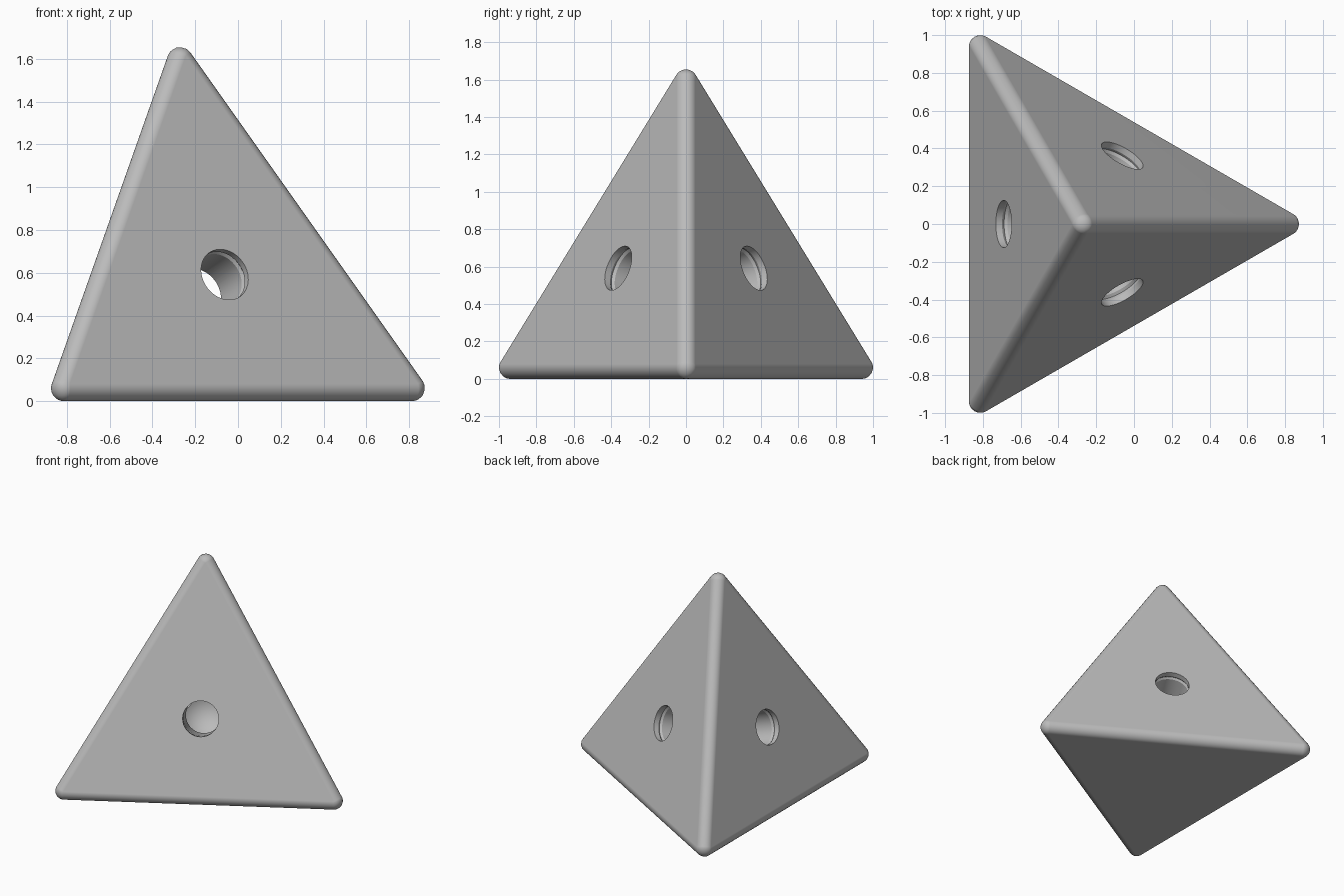
import bpy, bmesh, math
from mathutils import Vector

cube = bpy.data.objects.get("Cube")
if cube:
    bpy.data.objects.remove(cube, do_unlink=True)

ROUND = 0.06                      # edge rounding radius
SIDE = 2 - 2 * ROUND              # side between corner sphere centres
HOLE = 0.125
INRADIUS = SIDE * math.sqrt(6) / 12 + ROUND

# Flat colour
grey = bpy.data.materials.new("light_grey")
grey.use_nodes = True
grey.diffuse_color = (0.5, 0.5, 0.5, 1)
grey.node_tree.nodes["Principled BSDF"].inputs["Base Color"].default_value = (0.5, 0.5, 0.5, 1)


def make_object(name, bm):
    bmesh.ops.recalc_face_normals(bm, faces=bm.faces)
    mesh = bpy.data.meshes.new(name)
    bm.to_mesh(mesh)
    bm.free()
    mesh.materials.append(grey)
    obj = bpy.data.objects.new(name, mesh)
    bpy.context.collection.objects.link(obj)
    return obj


# Corner centres of the tetrahedron
depth = SIDE * math.sqrt(3) / 2
rise = SIDE * math.sqrt(2 / 3)
corners = [Vector((-depth / 2, -SIDE / 2, ROUND)),
           Vector((-depth / 2, SIDE / 2, ROUND)),
           Vector((depth / 2, 0, ROUND)),
           Vector((-depth / 6, 0, ROUND + rise))]
centre = sum(corners, Vector()) / 4
normals = [(centre - c).normalized() for c in corners]   # face opposite each corner

# Rounded body: hull of a spherical patch at every corner
bm = bmesh.new()
STEPS = 10
for i, corner in enumerate(corners):
    a, b, c = [n for j, n in enumerate(normals) if j != i]
    for u in range(STEPS + 1):
        for v in range(STEPS + 1 - u):
            direction = a * u + b * v + c * (STEPS - u - v)
            bm.verts.new(corner + direction.normalized() * ROUND)
bmesh.ops.convex_hull(bm, input=bm.verts)
bmesh.ops.dissolve_limit(bm, angle_limit=0.002, verts=bm.verts, edges=bm.edges)
body = make_object("rounded_tetrahedron", bm)


def hole_cutter(normal):
    """Round bore with a shallow groove just inside its mouth."""
    profile = [(0, 0.05), (HOLE, 0.05), (HOLE, -0.035), (HOLE + 0.01, -0.05),
               (HOLE, -0.065), (HOLE, -0.34), (0, -0.34)]
    bm = bmesh.new()
    verts = [bm.verts.new((r, 0, z)) for r, z in profile]
    edges = [bm.edges.new(pair) for pair in zip(verts, verts[1:])]
    bmesh.ops.spin(bm, geom=verts + edges, axis=(0, 0, 1), cent=(0, 0, 0),
                   angle=math.tau, steps=64)
    bmesh.ops.remove_doubles(bm, verts=bm.verts, dist=0.0001)
    turn = Vector((0, 0, 1)).rotation_difference(normal).to_matrix()
    for v in bm.verts:
        v.co = turn @ v.co + centre + normal * INRADIUS
    return make_object("hole_cutter", bm)


# Central cavity joining the four bores
bm = bmesh.new()
bmesh.ops.create_uvsphere(bm, u_segments=64, v_segments=32, radius=0.214)
bmesh.ops.translate(bm, verts=bm.verts, vec=centre)
cutters = [make_object("cavity_cutter", bm)] + [hole_cutter(n) for n in normals]

bpy.ops.object.select_all(action='DESELECT')
bpy.context.view_layer.objects.active = body
body.select_set(True)
for cutter in cutters:
    cutter.hide_render = True
    cut = body.modifiers.new("cut", 'BOOLEAN')
    cut.operation = 'DIFFERENCE'
    cut.solver = 'EXACT'
    cut.object = cutter
    bpy.ops.object.modifier_apply(modifier=cut.name)
    bpy.data.objects.remove(cutter, do_unlink=True)

# Smooth rounded edges, flat faces, crisp hole rims
bpy.ops.object.shade_smooth_by_angle(angle=math.radians(30))
weighted = body.modifiers.new("weighted_normals", 'WEIGHTED_NORMAL')
weighted.keep_sharp = True
